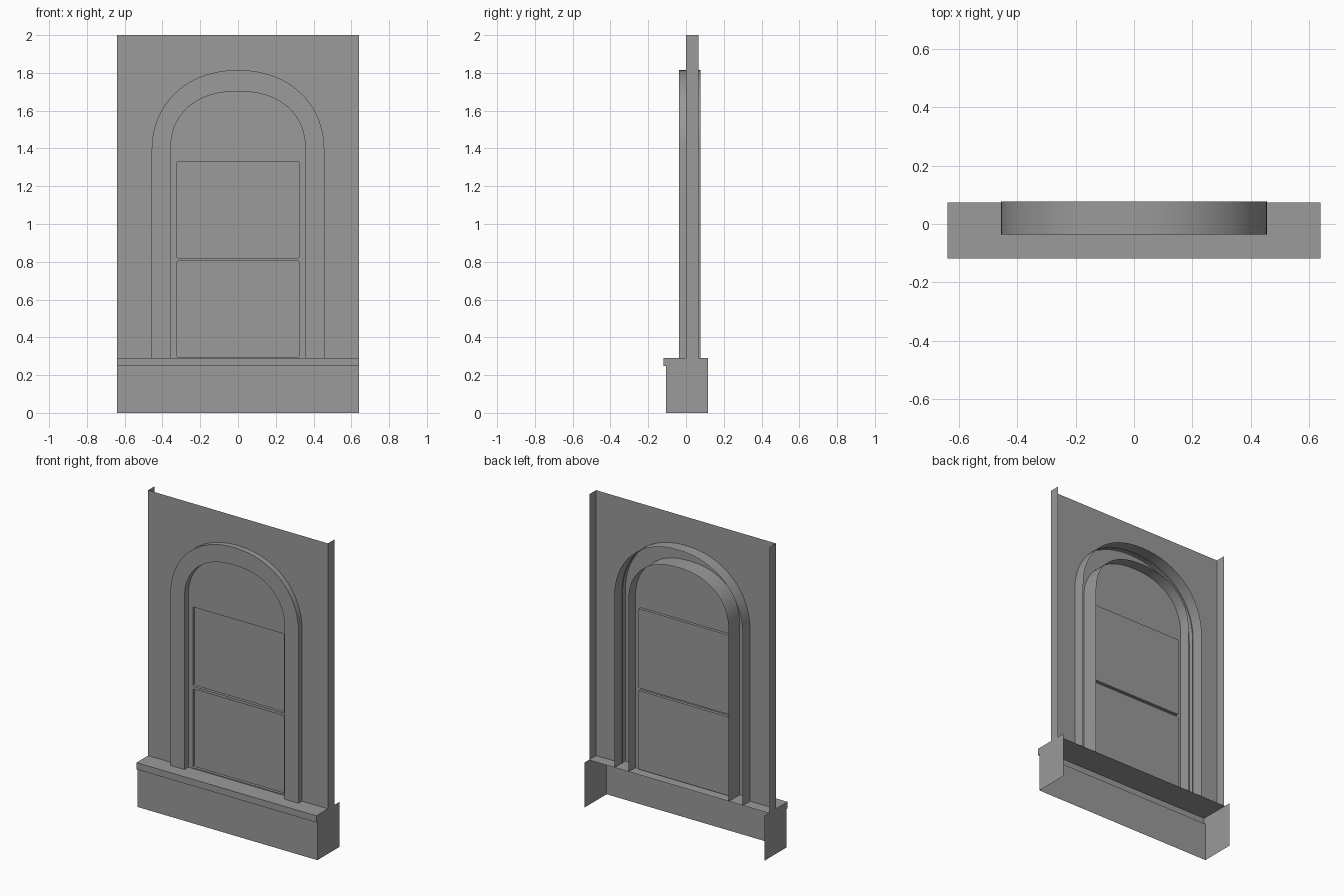
import bpy, bmesh
from math import sin, cos, pi, copysign

if "Cube" in bpy.data.objects:
    bpy.data.objects.remove(bpy.data.objects["Cube"])

W, SILL, TOP, SPRING = 0.641, 0.29, 2.0, 1.39

GREY = bpy.data.materials.new("dark_grey")
GREY.diffuse_color = (0.325, 0.325, 0.325, 1)
GREY.use_nodes = True
GREY.node_tree.nodes["Principled BSDF"].inputs["Base Color"].default_value = GREY.diffuse_color


def finish(name, bm, smooth=False):
    me = bpy.data.meshes.new(name)
    bm.to_mesh(me)
    bm.free()
    me.materials.append(GREY)
    ob = bpy.data.objects.new(name, me)
    bpy.context.collection.objects.link(ob)
    if smooth:
        bpy.ops.object.select_all(action='DESELECT')
        ob.select_set(True)
        bpy.context.view_layer.objects.active = ob
        bpy.ops.object.shade_smooth_by_angle()
    return ob


def arch(half, top, power, n=32):
    """Open outline in x,z: up the right jamb, over a squarish arch, down the left."""
    pts = [(half, SILL)]
    for i in range(n + 1):
        c, s = cos(pi * i / n), max(sin(pi * i / n), 0)
        x = half * copysign(abs(c) ** (2 / power), c)
        pts.append((x, SPRING + (top - SPRING) * s ** (2 / power)))
    return pts + [(-half, SILL)]


def rounded_rect(half, z0, z1, r=0.008, n=3):
    pts = []
    corners = [(half - r, z1 - r), (-half + r, z1 - r), (-half + r, z0 + r), (half - r, z0 + r)]
    for k, (cx, cz) in enumerate(corners):
        for i in range(n + 1):
            a = pi / 2 * (k + i / n)
            pts.append((cx + r * cos(a), cz + r * sin(a)))
    return pts


def strip(bm, a, b, closed=False):
    n = len(a)
    for i in range(n if closed else n - 1):
        j = (i + 1) % n
        bm.faces.new((a[i], a[j], b[j], b[i]))


def ring(bm, pts, y):
    return [bm.verts.new((x, y, z)) for x, z in pts]


def sheet(bm, loops, y):
    """Flat front-facing sheet; loops after the first are holes."""
    edges = []
    for pts in loops:
        vs = ring(bm, pts, y)
        edges += [bm.edges.new((vs[i], vs[(i + 1) % len(vs)])) for i in range(len(vs))]
    res = bmesh.ops.triangle_fill(bm, use_beauty=True, use_dissolve=False, edges=edges)
    for f in res["geom"]:
        if isinstance(f, bmesh.types.BMFace):
            f.normal_update()
            if f.normal.y > 0:
                f.normal_flip()


# Wall sheet around the arch, with side returns
bm = bmesh.new()
outline = arch(0.452, 1.81, 2.12) + [(-W, SILL), (-W, TOP), (W, TOP), (W, SILL)]
sheet(bm, [outline], 0.0)
for s in (1, -1):
    c = [(s * W, 0, SILL), (s * W, 0.065, SILL), (s * W, 0.065, TOP), (s * W, 0, TOP)]
    bm.faces.new([bm.verts.new(p) for p in c[::s]])
finish("wall", bm)

# Arched surround: front band plus outer and inner reveals, open at the back
bm = bmesh.new()
outer, inner = arch(0.457, 1.815, 2.12), arch(0.357, 1.702, 2.25)
rows = [ring(bm, p, y) for p, y in ((outer, 0.077), (outer, -0.036), (inner, -0.036), (inner, 0.077))]
for a, b in zip(rows, rows[1:]):
    strip(bm, b, a)
bmesh.ops.recalc_face_normals(bm, faces=bm.faces)
if sum(f.normal.y * f.calc_area() for f in bm.faces) > 0:
    bmesh.ops.reverse_faces(bm, faces=bm.faces)
finish("arched_surround", bm, smooth=True)

# Window sash filling the arch, with two recessed panes
panes = [rounded_rect(0.325, z0, z1) for z0, z1 in ((0.296, 0.803), (0.82, 1.331))]
bm = bmesh.new()
sheet(bm, [inner] + panes, 0.004)
finish("window_sash", bm)
for name, pts in zip(("lower_pane", "upper_pane"), panes):
    bm = bmesh.new()
    front, back = ring(bm, pts, 0.004), ring(bm, pts, 0.022)
    strip(bm, front, back, closed=True)
    bm.faces.new(back)
    finish(name, bm)

# Sill and plinth: one profile (y, z) swept across the width, open below and behind
profile = [(-0.107, 0), (-0.107, 0.247), (-0.118, 0.247), (-0.118, SILL), (0.073, SILL)]
bm = bmesh.new()
left, right = ([bm.verts.new((s * W, y, z)) for y, z in profile] for s in (-1, 1))
strip(bm, right, left)
for s in (1, -1):
    c = [(y, z) for y, z in profile[:4]] + [(0.117, SILL), (0.117, 0)]
    bm.faces.new([bm.verts.new((s * W, y, z)) for y, z in c[::-s]])
finish("sill_and_plinth", bm)
